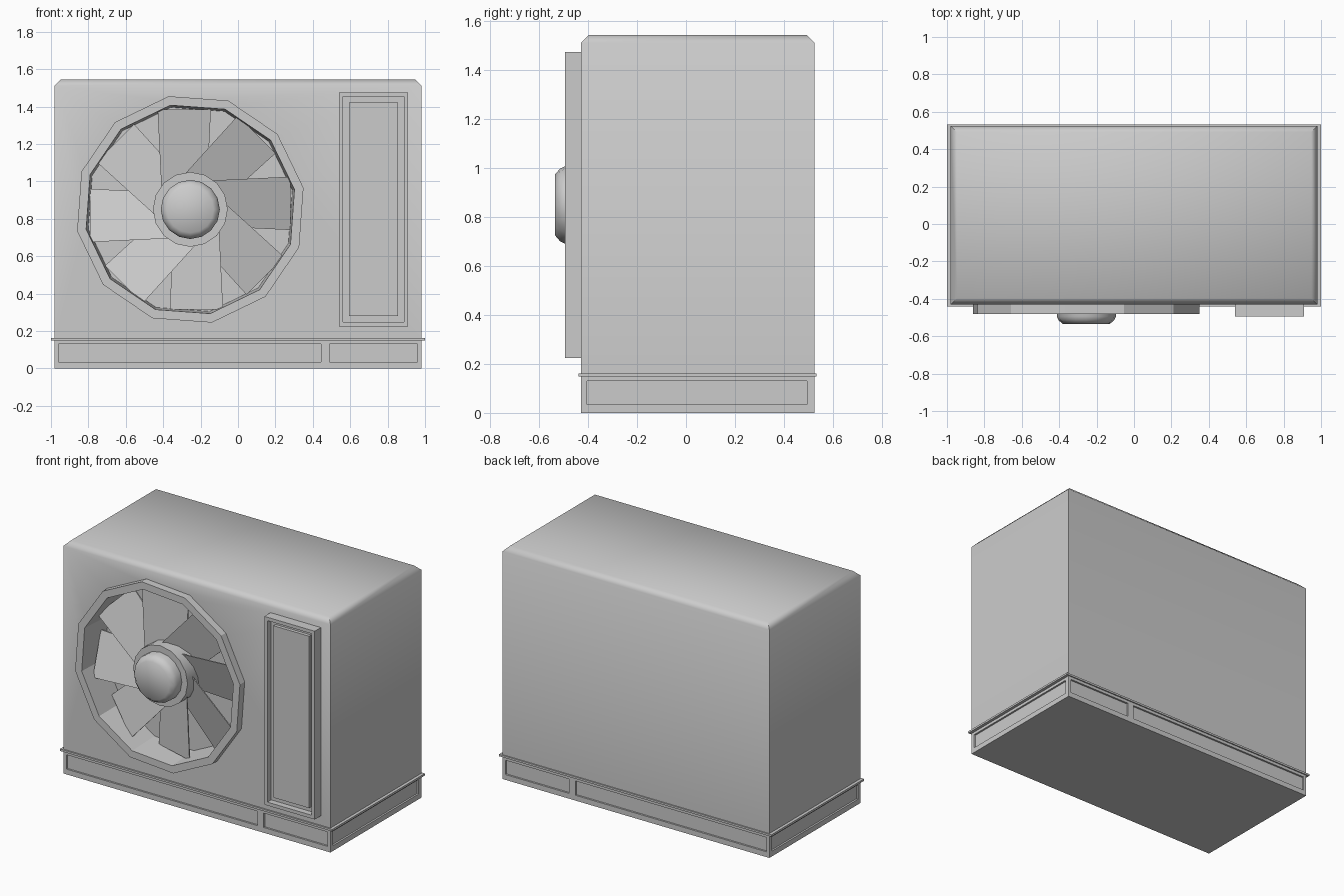
import bpy, bmesh, math
from mathutils import Matrix, Vector

old = bpy.data.objects.get("Cube")
if old:
    bpy.data.objects.remove(old, do_unlink=True)

grey = bpy.data.materials.new("light_grey_metal")
grey.use_nodes = True
colour = (0.6, 0.6, 0.6, 1)
grey.diffuse_color = colour
grey.node_tree.nodes["Principled BSDF"].inputs["Base Color"].default_value = colour

FAN = Vector((-0.255, 0, 0.85))
FRONT, BACK = -0.43, 0.525
HALF = 0.98
RECESS = -0.25
RING_TURN = math.radians(10.8)


def finish(name, bm, smooth=None):
    bmesh.ops.recalc_face_normals(bm, faces=bm.faces)
    mesh = bpy.data.meshes.new(name)
    bm.to_mesh(mesh)
    bm.free()
    mesh.materials.append(grey)
    obj = bpy.data.objects.new(name, mesh)
    bpy.context.collection.objects.link(obj)
    if smooth:
        smooth_object(obj, smooth)
    return obj


def smooth_object(obj, degrees):
    bpy.ops.object.select_all(action="DESELECT")
    obj.select_set(True)
    bpy.context.view_layer.objects.active = obj
    bpy.ops.object.shade_smooth_by_angle(angle=math.radians(degrees))


def add_box(bm, x, y, z):
    centre = [sum(r) / 2 for r in (x, y, z)]
    size = [r[1] - r[0] for r in (x, y, z)]
    matrix = Matrix.Translation(centre) @ Matrix.Diagonal((*size, 1))
    return bmesh.ops.create_cube(bm, size=1, matrix=matrix)["verts"]


def lathe(bm, profile, sides, turn=0, closed=False):
    """Spin a (radius, y) profile around the fan axis."""
    rings = []
    for radius, y in profile:
        ring = []
        for i in range(sides):
            a = turn + math.tau * i / sides
            offset = Vector((radius * math.cos(a), y, radius * math.sin(a)))
            ring.append(bm.verts.new(FAN + offset))
        rings.append(ring)
    pairs = list(zip(rings, rings[1:]))
    if closed:
        pairs.append((rings[-1], rings[0]))
    else:
        bm.faces.new(rings[0])
        bm.faces.new(rings[-1])
    for a, b in pairs:
        for i in range(sides):
            j = (i + 1) % sides
            bm.faces.new((a[i], a[j], b[j], b[i]))


def cut(obj, cutter_bm):
    """Subtract a helper mesh and discard it."""
    cutter = finish("cutter", cutter_bm)
    cutter.hide_render = True
    mod = obj.modifiers.new("cut", "BOOLEAN")
    mod.operation = "DIFFERENCE"
    mod.solver = "EXACT"
    mod.object = cutter
    bpy.context.view_layer.update()
    graph = bpy.context.evaluated_depsgraph_get()
    mesh = bpy.data.meshes.new_from_object(obj.evaluated_get(graph))
    obj.modifiers.clear()
    obj.data = mesh
    bpy.data.objects.remove(cutter, do_unlink=True)


# Casing with chamfered top and a round fan opening
bm = bmesh.new()
add_box(bm, (-HALF, HALF), (FRONT, BACK), (0.155, 1.545))
top_edges = [e for e in bm.edges if all(v.co.z > 1 for v in e.verts)]
bmesh.ops.bevel(bm, geom=top_edges, offset=0.033, segments=1, affect="EDGES")
casing = finish("casing", bm)
bm = bmesh.new()
lathe(bm, [(0.585, -0.6), (0.585, RECESS)], 12, RING_TURN)
cut(casing, bm)
smooth_object(casing, 50)

# Plinth with recessed panels on all four sides
bm = bmesh.new()
add_box(bm, (-HALF, HALF), (FRONT, BACK), (0, 0.152))
plinth = finish("plinth", bm)
bm = bmesh.new()
DEEP = 0.012
PANEL_Z = (0.035, 0.13)
for face_y in (FRONT, BACK):
    for span in ((-0.96, 0.445), (0.49, 0.96)):
        add_box(bm, span, (face_y - DEEP, face_y + DEEP), PANEL_Z)
for side in (-HALF, HALF):
    add_box(bm, (side - DEEP, side + DEEP), (-0.405, 0.495), PANEL_Z)
cut(plinth, bm)

# Thin lip between plinth and casing
bm = bmesh.new()
add_box(bm, (-1, 1), (-0.44, 0.533), (0.149, 0.162))
finish("plinth_lip", bm)

# Twelve-sided fan shroud
bm = bmesh.new()
shroud = [(0.616, -0.42), (0.616, -0.48), (0.567, -0.48),
          (0.555, RECESS + 0.002), (0.59, RECESS + 0.002), (0.59, -0.42)]
lathe(bm, shroud, 12, RING_TURN, closed=True)
finish("fan_shroud", bm)

# Fan collar and rounded hub cap
bm = bmesh.new()
lathe(bm, [(0.2, RECESS), (0.2, -0.45)], 16)
finish("fan_collar", bm, 35)
bm = bmesh.new()
lathe(bm, [(0.158, -0.44), (0.158, -0.495), (0.148, -0.515), (0.125, -0.535)], 16)
finish("hub_cap", bm, 60)

# Eight pitched, overlapping fan blades
bm = bmesh.new()
outline = [(-0.175, -0.395, 0.535), (0.11, -0.31, 0.535),
           (0.09, -0.31, 0.12), (-0.155, -0.395, 0.12)]
for i in range(8):
    spin = Matrix.Translation(FAN) @ Matrix.Rotation(math.tau * i / 8, 4, "Y")
    front = [bm.verts.new(spin @ Vector(p)) for p in outline]
    rear = [bm.verts.new(v.co + Vector((0, 0.008, 0))) for v in front]
    bm.faces.new(front)
    bm.faces.new(rear[::-1])
    for a in range(4):
        b = (a + 1) % 4
        bm.faces.new((front[a], rear[a], rear[b], front[b]))
finish("fan_blades", bm)

# Tall framed side panel: sunken border around a raised plate
bm = bmesh.new()
add_box(bm, (0.54, 0.91), (-0.495, FRONT + 0.005), (0.225, 1.475))
face = min(bm.faces, key=lambda f: f.calc_center_median().y)
bm.normal_update()
for border, push in ((0.032, 0.04), (0.045, -0.022)):
    bmesh.ops.inset_region(bm, faces=[face], thickness=border)
    moved = bmesh.ops.extrude_discrete_faces(bm, faces=[face])["faces"]
    face = moved[0]
    bmesh.ops.translate(bm, verts=face.verts, vec=(0, push, 0))
    bm.normal_update()
finish("side_panel", bm)
